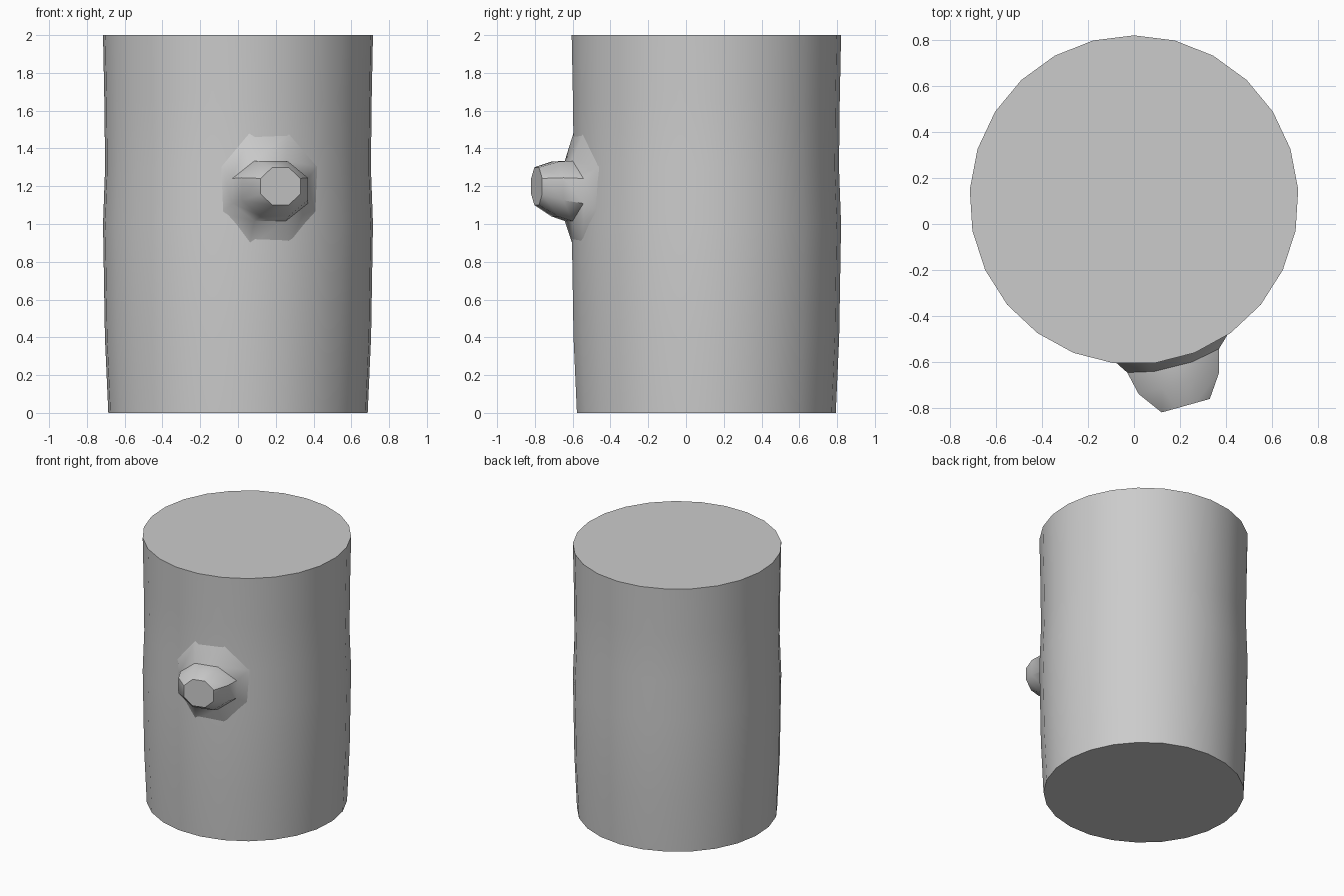
import bpy, bmesh
from math import sin, cos, pi, sqrt, radians

if "Cube" in bpy.data.objects:
    bpy.data.objects.remove(bpy.data.objects["Cube"])

CY = 0.105  # trunk axis offset in y


def loft(name, rings):
    """Skin closed rings of equal point count and cap both ends."""
    bm = bmesh.new()
    loops = [[bm.verts.new(p) for p in ring] for ring in rings]
    for a, b in zip(loops, loops[1:]):
        for i in range(len(a)):
            j = (i + 1) % len(a)
            bm.faces.new((a[i], a[j], b[j], b[i]))
    bm.faces.new(loops[0])
    bm.faces.new(loops[-1])
    bmesh.ops.recalc_face_normals(bm, faces=bm.faces)
    mesh = bpy.data.meshes.new(name)
    bm.to_mesh(mesh)
    bm.free()
    obj = bpy.data.objects.new(name, mesh)
    bpy.context.collection.objects.link(obj)
    bpy.ops.object.select_all(action='DESELECT')
    obj.select_set(True)
    bpy.context.view_layer.objects.active = obj
    bpy.ops.object.shade_smooth_by_angle(angle=radians(42))
    return obj


# Trunk: 25-sided log with a slightly uneven radius
profile = [(0, 0.688), (0.4, 0.706), (1.0, 0.716), (1.3, 0.705), (1.65, 0.709), (2.0, 0.716)]
SIDES = 25
loft("trunk", [[(r * sin(2 * pi * i / SIDES), CY + r * cos(2 * pi * i / SIDES), z)
                for i in range(SIDES)] for z, r in profile])


# Branch stub: octagonal rings flaring into the bark
def octagon(cx, cz, rx, rz, depth):
    pts = []
    for i in range(8):
        a = pi / 8 + i * pi / 4
        x, z = cx + 1.08 * rx * cos(a), cz + 1.08 * rz * sin(a)
        pts.append((x, depth(x), z))
    return pts


def bark(offset):
    return lambda x: CY - sqrt(0.71 ** 2 - x * x) - offset


loft("branch_stub", [
    octagon(0.17, 1.18, 0.20, 0.22, lambda x: -0.40),
    octagon(0.165, 1.18, 0.255, 0.30, bark(-0.006)),
    octagon(0.17, 1.175, 0.20, 0.16, bark(0.042)),
    octagon(0.195, 1.185, 0.175, 0.145, lambda x: -0.74 + 0.26 * (x - 0.02)),
    octagon(0.225, 1.20, 0.105, 0.10, lambda x: -0.82 + 0.28 * (x - 0.12)),
])
